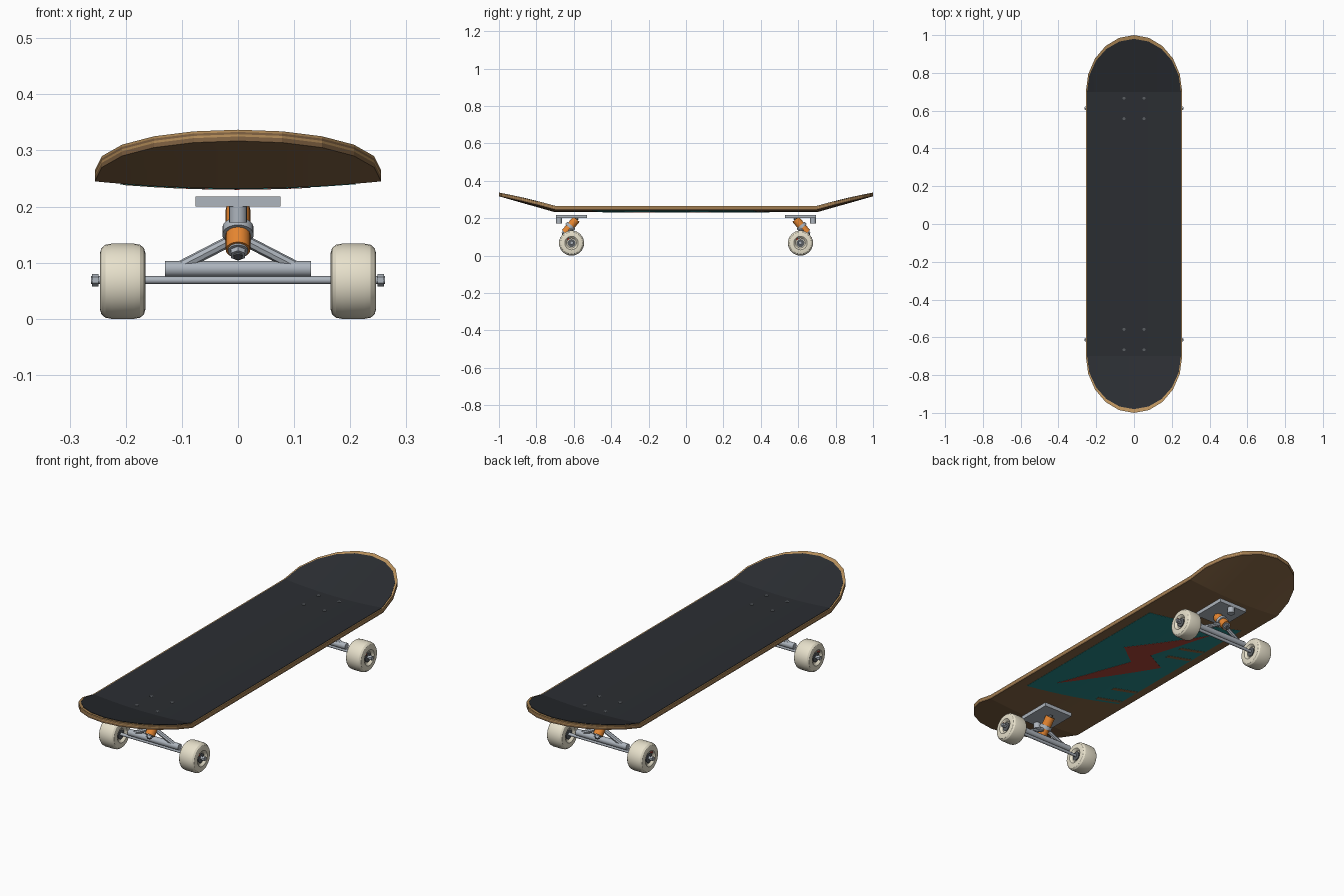
import bpy, bmesh
from math import sin, cos, pi, radians
from mathutils import Vector, Matrix

if "Cube" in bpy.data.objects:
    bpy.data.objects.remove(bpy.data.objects["Cube"])


def material(name, r, g, b):
    m = bpy.data.materials.new(name)
    m.diffuse_color = (r, g, b, 1)
    m.use_nodes = True
    m.node_tree.nodes["Principled BSDF"].inputs["Base Color"].default_value = m.diffuse_color
    return m


LIGHT = material("light_wood", .50, .29, .11)
DARK = material("dark_wood", .24, .135, .06)
GRIP = material("grip", .024, .027, .032)
TEAL = material("teal_paint", .02, .25, .25)
RED = material("red_paint", .42, .06, .04)
METAL = material("metal", .42, .46, .51)
STEEL = material("dark_steel", .10, .11, .12)
RUBBER = material("orange_rubber", .80, .24, .03)
CREAM = material("cream_wheel", .80, .75, .60)

HALF_W, FLAT_Y, TIP, THICK = .255, .70, .30, .020
TRUCK_Y, AXLE_Z = .612, .067


def finish(bm, name, mat, angle=30):
    bmesh.ops.recalc_face_normals(bm, faces=bm.faces)
    me = bpy.data.meshes.new(name)
    bm.to_mesh(me)
    bm.free()
    for p in me.polygons:
        p.use_smooth = True
    me.set_sharp_from_angle(angle=radians(angle))
    me.materials.append(mat)
    ob = bpy.data.objects.new(name, me)
    bpy.context.collection.objects.link(ob)
    return ob


def deck_z(x, y):
    # dished across the width, kicked up at both ends
    return .252 + .013 * (x / HALF_W) ** 2 + .085 * max(0, abs(y) - FLAT_Y) / TIP


def sheet(name, pts, mat, top, thick, scale=1):
    """Flat outline draped on the deck curve, then thickened downwards."""
    bm = bmesh.new()
    bm.faces.new([bm.verts.new((x, y, 0)) for x, y in pts])
    bmesh.ops.triangulate(bm, faces=bm.faces)
    cuts = [((scale * HALF_W * sin(radians(18 * k)), 0, 0), (1, 0, 0)) for k in range(-4, 5)]
    cuts += [((0, s * FLAT_Y, 0), (0, 1, 0)) for s in (-1, 1)]
    for co, no in cuts:
        geom = bm.verts[:] + bm.edges[:] + bm.faces[:]
        bmesh.ops.bisect_plane(bm, geom=geom, dist=1e-5, plane_co=co, plane_no=no)
    for v in bm.verts:
        v.co.z = deck_z(v.co.x, v.co.y) + top
    ext = bmesh.ops.extrude_face_region(bm, geom=bm.faces[:])["geom"]
    verts = [g for g in ext if isinstance(g, bmesh.types.BMVert)]
    bmesh.ops.translate(bm, vec=(0, 0, -thick), verts=verts)
    return finish(bm, name, mat, 10)


def outline(sx, sy):
    pts = []
    for s in (1, -1):
        for k in range(11):
            a = radians(18 * k)
            pts.append((s * sx * HALF_W * cos(a), s * (FLAT_Y + (TIP + sy) * sin(a))))
    return pts


def rod(name, a, b, r, mat, sides=16, r2=None):
    a, b = Vector(a), Vector(b)
    d = b - a
    bm = bmesh.new()
    m = Matrix.Translation((a + b) / 2) @ d.to_track_quat('Z', 'Y').to_matrix().to_4x4()
    bmesh.ops.create_cone(bm, cap_ends=True, segments=sides, radius1=r,
                          radius2=r if r2 is None else r2, depth=d.length, matrix=m)
    return finish(bm, name, mat, 40 if sides > 8 else 20)


def box(name, centre, size, mat):
    bm = bmesh.new()
    bmesh.ops.create_cube(bm, size=1, matrix=Matrix.Translation(centre) @ Matrix.Diagonal((*size, 1)))
    return finish(bm, name, mat)


def lathe_x(name, profile, centre, mat, sides=32):
    """Spin (x, radius) points about the x axis."""
    bm = bmesh.new()
    vs = [bm.verts.new((x, 0, r)) for x, r in profile]
    es = [bm.edges.new(p) for p in zip(vs, vs[1:])]
    bmesh.ops.spin(bm, geom=vs + es, axis=(1, 0, 0), cent=(0, 0, 0), angle=2 * pi, steps=sides)
    bmesh.ops.remove_doubles(bm, verts=bm.verts, dist=1e-5)
    bmesh.ops.translate(bm, vec=centre, verts=bm.verts)
    return finish(bm, name, mat)


# deck plies and grip sheet
for i in range(5):
    sheet(f"deck_ply_{i + 1}", outline(1, 0), DARK if i % 2 or i == 4 else LIGHT,
          -i * THICK / 5, THICK / 5)
sheet("grip_sheet", outline(.975, -.02), GRIP, .002, .002, .975)

# painted underside
under = -THICK
sheet("underside_panel", [(.21, -.50), (.21, .36), (-.21, .50), (-.21, -.36)], TEAL, under, .001)
sheet("underside_bolt", [(.13, -.385), (0, -.02), (.106, .058), (-.125, .385),
                         (-.03, .08), (-.142, .02)], RED, under - .001, .001)
for i, y in enumerate((-.355, -.245, .135, .225)):
    sheet(f"underside_bar_{i + 1}", [(-.095, y - .026), (-.205, y + .006), (-.205, y + .026),
                                     (-.095, y - .006)], DARK, under - .001, .001)

# wheel cross-section: recessed hub and rounded tread
half = [(.030, 0), (.030, .026), (.036, .030), (.0405, .036), (.0405, .050), (.038, .059),
        (.031, .065), (.020, .067)]
wheel_profile = half + [(-x, r) for x, r in reversed(half)]

for s, end in ((-1, "front"), (1, "rear")):
    def at(x, out, z):
        return Vector((x, s * (TRUCK_Y + out), z))

    # mounting plate, pivot cup and deck bolts
    box(f"{end}_baseplate", at(0, 0, .209), (.152, .166, .018), METAL)
    rod(f"{end}_pivot_cup", at(0, .067, .172), at(0, .067, .202), .016, METAL)
    for x in (-.053, .053):
        for out in (-.054, .054):
            z = deck_z(x, TRUCK_Y) + .002
            rod(f"{end}_deck_bolt", at(x, out, z - .004), at(x, out, z + .0015), .008, STEEL, 12)

    # tilted kingpin with bushings, ring and nut
    p0, p1 = at(0, -.032, .202), at(0, .045, .110)
    for name, t0, t1, r, mat, n in (
            ("kingpin", 0, 1, .008, STEEL, 12), ("upper_bushing", .08, .43, .022, RUBBER, 16),
            ("hanger_ring", .43, .57, .028, METAL, 20), ("lower_bushing", .57, .86, .022, RUBBER, 16),
            ("washer", .86, .89, .018, METAL, 16), ("kingpin_nut", .89, .97, .014, METAL, 6)):
        rod(f"{end}_{name}", p0.lerp(p1, t0), p0.lerp(p1, t1), r, mat, n)

    # hanger, struts and axle
    rod(f"{end}_hanger", at(-.13, 0, .089), at(.13, 0, .089), .0145, METAL, 12)
    rod(f"{end}_axle", at(-.262, 0, AXLE_Z + .002), at(.262, 0, AXLE_Z + .002), .007, METAL, 12)
    for side in (-1, 1):
        rod(f"{end}_strut", at(side * .105, 0, .092), at(side * .020, .006, .136), .010, METAL, 8)
        # wheel, bearing, axle nut and red mark
        cx = side * .2055
        lathe_x(f"{end}_wheel", wheel_profile, at(cx, 0, AXLE_Z), CREAM)
        for f in (-1, 1):
            rod(f"{end}_bearing", at(cx + f * .028, 0, AXLE_Z), at(cx + f * .034, 0, AXLE_Z),
                .021, STEEL, 20)
        rod(f"{end}_axle_nut", at(side * .249, 0, AXLE_Z + .002), at(side * .260, 0, AXLE_Z + .002),
            .011, METAL, 6)
        mark = Vector((0, -.018, .022 + AXLE_Z)) + Vector((0, s * TRUCK_Y, 0))
        rod(f"{end}_wheel_mark", mark + Vector((side * .236, 0, 0)),
            mark + Vector((side * .2435, 0, 0)), .006, RED, 12)
